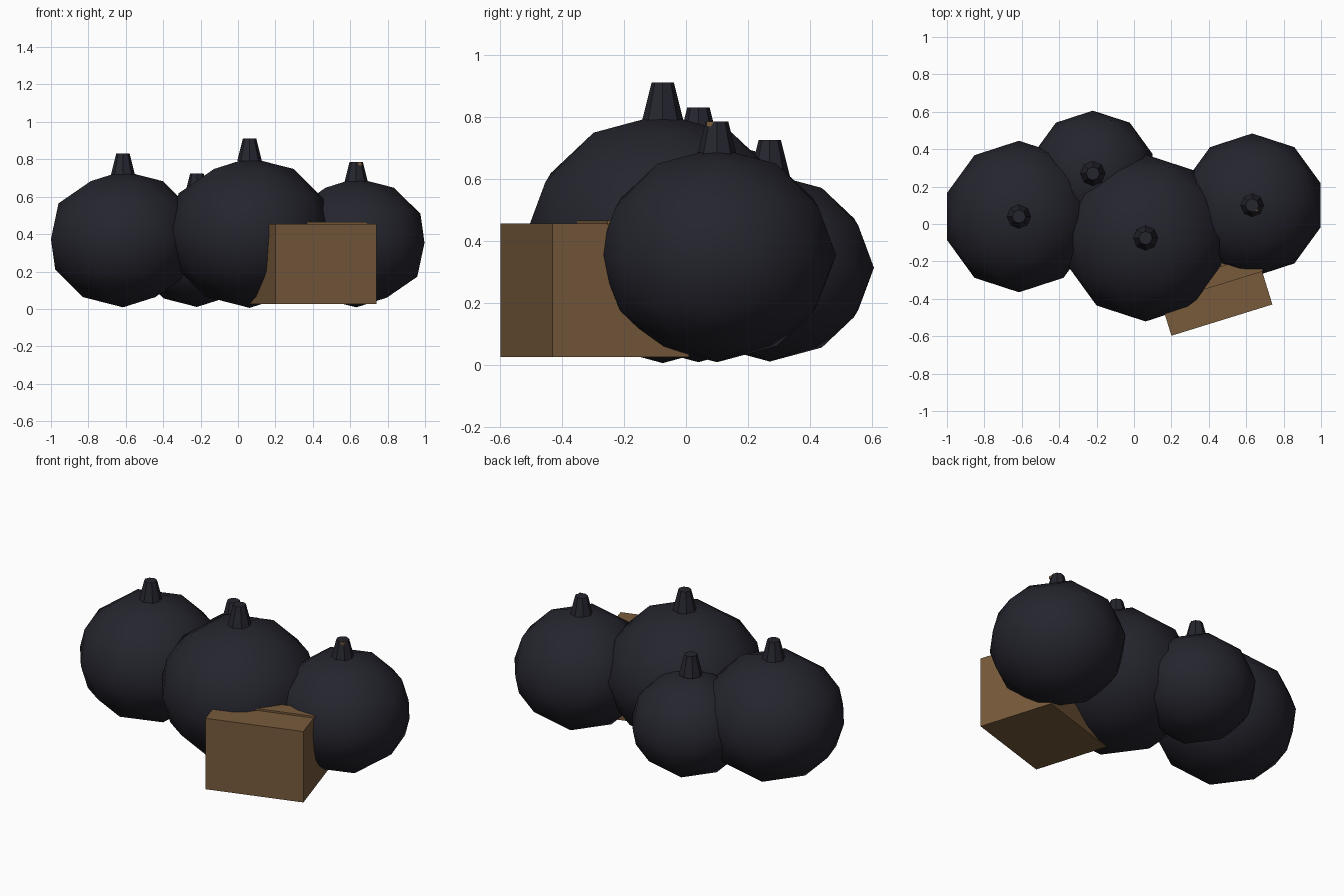
import bpy
from math import radians

if "Cube" in bpy.data.objects:
    bpy.data.objects.remove(bpy.data.objects["Cube"])


def material(name, rgb):
    m = bpy.data.materials.new(name)
    m.diffuse_color = (*rgb, 1)
    m.use_nodes = True
    m.node_tree.nodes["Principled BSDF"].inputs["Base Color"].default_value = m.diffuse_color
    return m


DARK = material("dark_navy", (0.018, 0.018, 0.027))
BROWN = material("crate_brown", (0.19, 0.105, 0.045))


def finish(name, mat):
    ob = bpy.context.object
    ob.name = name
    ob.data.materials.append(mat)
    return ob


def box(name, loc, size, turn, mat):
    bpy.ops.mesh.primitive_cube_add(size=1, location=loc, rotation=(0, 0, turn))
    ob = finish(name, mat)
    ob.scale = size
    return ob


def sack(name, x, y, z, r, stem_top):
    # squashed low-poly body, smooth shaded
    bpy.ops.mesh.primitive_ico_sphere_add(subdivisions=2, radius=r, location=(x, y, z))
    body = finish(name + "_body", DARK)
    body.scale.z = 0.9
    bpy.ops.object.shade_smooth()
    # tapered eight-sided neck, flat shaded
    h = 0.12
    bpy.ops.mesh.primitive_cone_add(vertices=8, radius1=0.066, radius2=0.036, depth=h,
                                    location=(x, y, stem_top - h / 2))
    finish(name + "_neck", DARK)


# four round sacks
sack("front_sack", 0.062, -0.075, 0.407, 0.446, 0.91)
sack("left_sack", -0.615, 0.04, 0.373, 0.405, 0.83)
sack("right_sack", 0.632, 0.10, 0.354, 0.384, 0.785)
sack("back_sack", -0.22, 0.27, 0.313, 0.336, 0.725)

# crate with a raised strip across its lid
TURN = radians(17.2)
box("crate", (0.402, -0.294, 0.24), (0.565, 0.46, 0.43), TURN, BROWN)
box("lid_strip", (0.402, -0.294, 0.459), (0.575, 0.092, 0.014), TURN, BROWN)

# tiny peg on the right neck
box("neck_peg", (0.653, 0.078, 0.776), (0.022, 0.024, 0.016), 0, BROWN)
